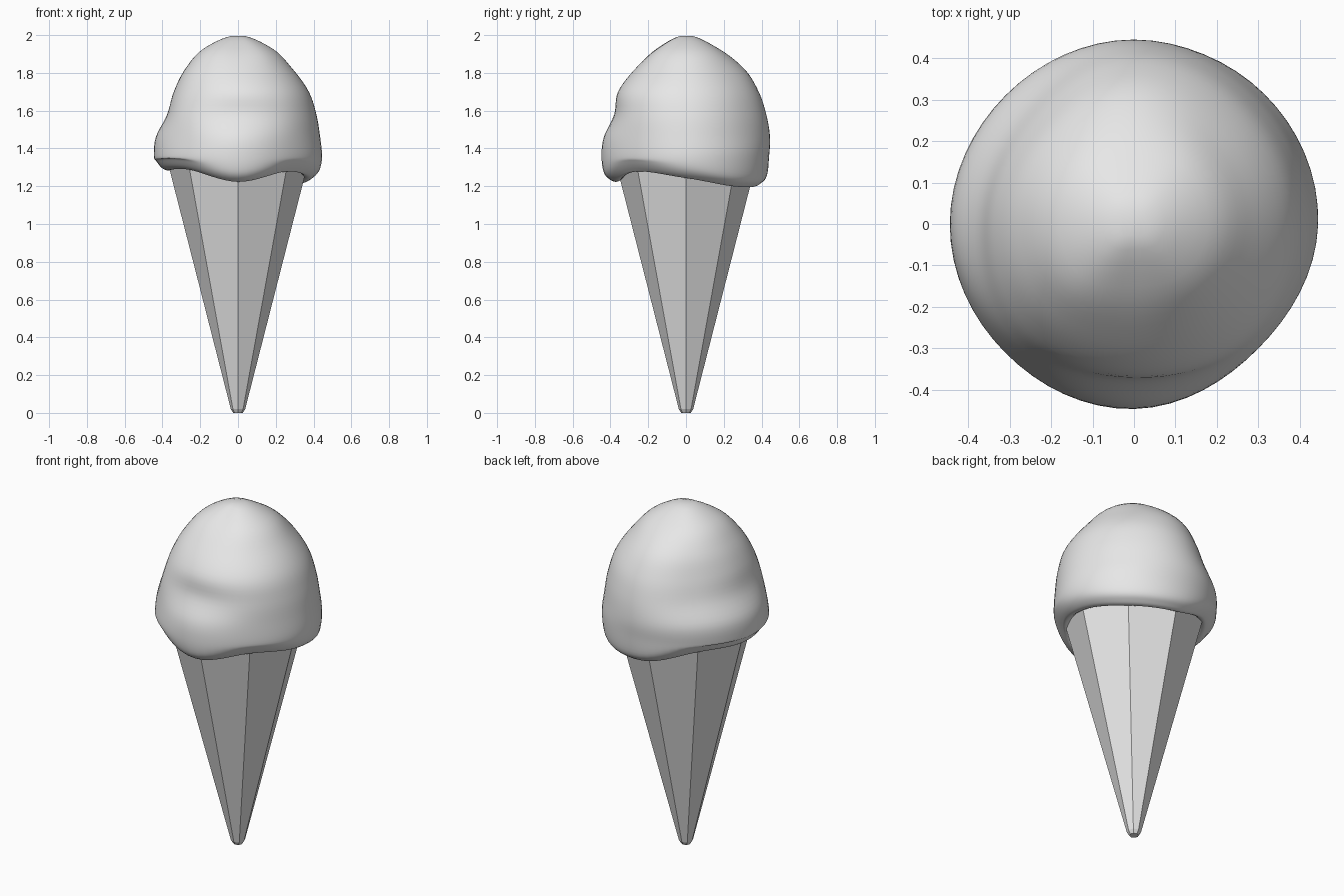
import bpy, bmesh, math

default_cube = bpy.data.objects.get("Cube")
if default_cube:
    bpy.data.objects.remove(default_cube, do_unlink=True)

grey = bpy.data.materials.new("plain_grey")
grey.use_nodes = True
grey.diffuse_color = (0.8, 0.8, 0.8, 1)
grey.node_tree.nodes["Principled BSDF"].inputs["Base Color"].default_value = (0.8, 0.8, 0.8, 1)


def spline(p, t):
    """Catmull-Rom value between p[1] and p[2]."""
    return 0.5 * (2 * p[1] + (p[2] - p[0]) * t
                  + (2 * p[0] - 5 * p[1] + 4 * p[2] - p[3]) * t ** 2
                  + (3 * p[1] - p[0] - 3 * p[2] + p[3]) * t ** 3)


def loft(name, rings, smooth):
    """Skin a stack of point rings and close both ends."""
    bm = bmesh.new()
    loops = [[bm.verts.new(p) for p in ring] for ring in rings]
    n = len(loops[0])
    for a, b in zip(loops, loops[1:]):
        for i in range(n):
            j = (i + 1) % n
            bm.faces.new((a[i], a[j], b[j], b[i]))
    bm.faces.new(loops[0])
    bm.faces.new(loops[-1])
    bmesh.ops.remove_doubles(bm, verts=bm.verts, dist=0.0001)
    bmesh.ops.recalc_face_normals(bm, faces=bm.faces)
    for face in bm.faces:
        face.smooth = smooth
    mesh = bpy.data.meshes.new(name)
    bm.to_mesh(mesh)
    bm.free()
    mesh.materials.append(grey)
    obj = bpy.data.objects.new(name, mesh)
    bpy.context.collection.objects.link(obj)
    return obj


def polar(radius, angle, z):
    return (radius * math.cos(angle), radius * math.sin(angle), z)


# Eight-sided cone with a small blunt tip
cone_profile = [(0.025, 0), (0.038, 0.02), (0.373, 1.33)]
loft("cone", [[polar(r, math.tau * k / 8, z) for k in range(8)]
              for r, z in cone_profile], False)

# Scoop: radii at fixed heights and the rim height, every eighth of a turn from +x
heights = [1.93, 1.82, 1.7, 1.58, 1.46, 1.36]
lobes = [
    (.18, .29, .375, .415, .435, .445, 1.245),
    (.18, .29, .375, .415, .435, .445, 1.20),
    (.17, .31, .385, .425, .445, .44, 1.21),
    (.18, .285, .34, .38, .435, .435, 1.29),
    (.18, .28, .34, .375, .435, .445, 1.285),
    (.18, .29, .36, .40, .425, .44, 1.29),
    (.15, .27, .36, .38, .435, .447, 1.225),
    (.17, .28, .375, .405, .42, .425, 1.28),
]
STEPS, SPAN = 5, 8


def scoop_profile(lobe):
    """Smooth outline from the crown, round the drooping lip and back under it."""
    *radii, rim = lobe
    points = [(-radii[0], heights[0]), (0, 2)] + list(zip(radii, heights))
    points += [(radii[-1] * 0.975, rim + 0.05), (radii[-1] * 0.9, rim + 0.01),
               (0.36, rim), (0.3, rim + 0.04), (0.2, rim + 0.06)]
    out = []
    for i in range(len(points) - 3):
        quad = points[i:i + 4]
        for s in range(STEPS):
            out.append([spline([q[c] for q in quad], s / STEPS) for c in (0, 1)])
    return out


outlines = []
for k in range(len(lobes)):
    around = [lobes[(k + d) % len(lobes)] for d in (-1, 0, 1, 2)]
    for s in range(SPAN):
        outlines.append(scoop_profile([spline(v, s / SPAN) for v in zip(*around)]))

turns = len(outlines)
rings = [[polar(outlines[i][row][0], math.tau * i / turns, outlines[i][row][1])
          for i in range(turns)] for row in range(1, len(outlines[0]))]
loft("ice_cream_scoop", rings, True)
